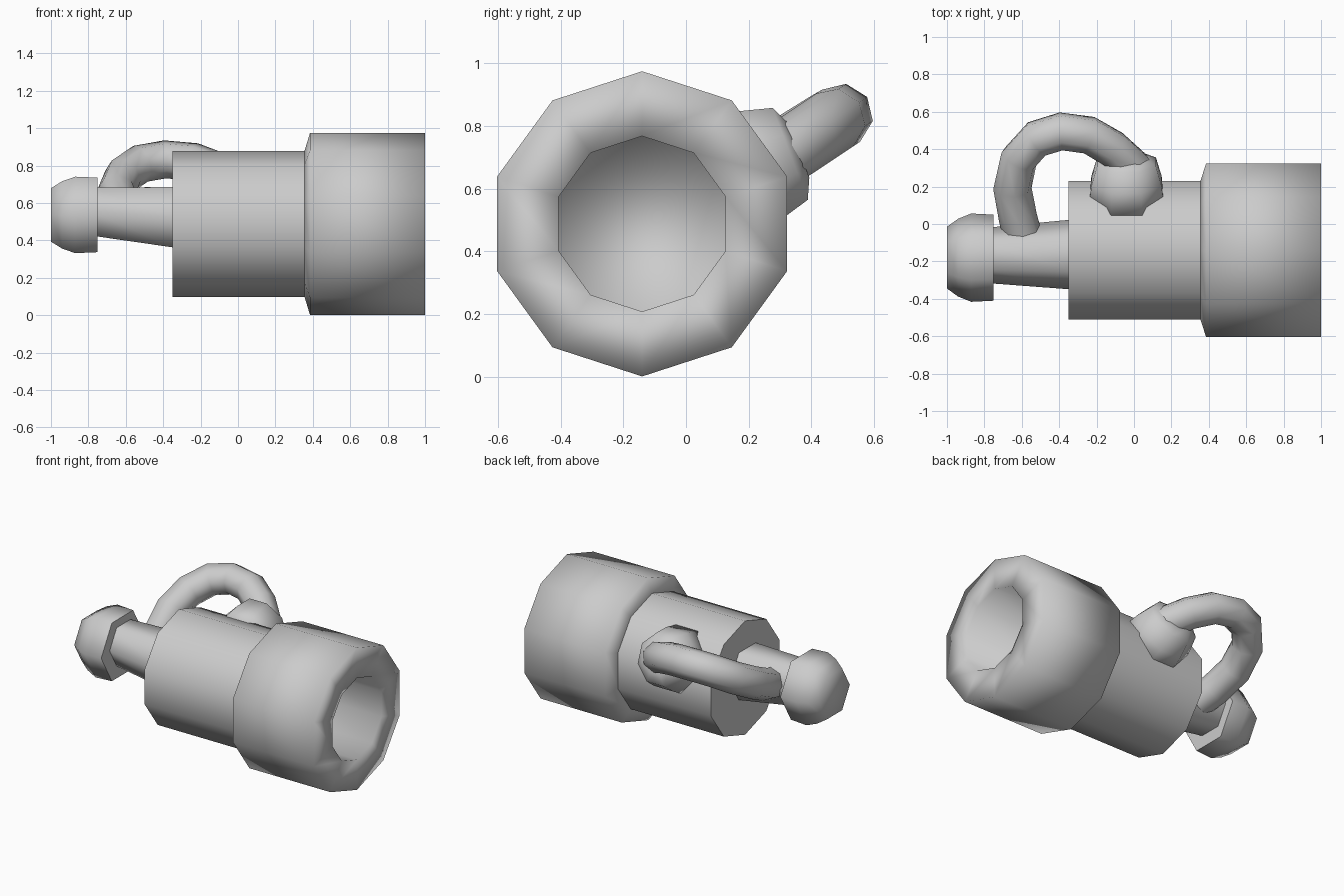
import bpy, bmesh, math
from mathutils import Vector

if "Cube" in bpy.data.objects:
    bpy.data.objects.remove(bpy.data.objects["Cube"])


def finish(obj, angle):
    bpy.ops.object.select_all(action='DESELECT')
    obj.select_set(True)
    bpy.context.view_layer.objects.active = obj
    if angle is None:
        bpy.ops.object.shade_smooth()
    else:
        bpy.ops.object.shade_smooth_by_angle(angle=math.radians(angle))


def lathe(name, origin, axis, profile, sides, start=0.0, angle=None):
    """Spin (distance, radius) points around an axis; both ends are capped."""
    axis = Vector(axis).normalized()
    side = Vector((0, 1, 0)) if abs(axis.x) > 0.5 else Vector((1, 0, 0))
    side = (side - axis * side.dot(axis)).normalized()
    up = axis.cross(side)
    bm = bmesh.new()
    rings = []
    for d, r in profile:
        c = Vector(origin) + axis * d
        rings.append([])
        for i in range(sides):
            a = math.radians(start) + math.tau * i / sides
            rings[-1].append(bm.verts.new(c + r * (side * math.cos(a) + up * math.sin(a))))
    for lo, hi in zip(rings, rings[1:]):
        for i in range(sides):
            j = (i + 1) % sides
            bm.faces.new((lo[i], lo[j], hi[j], hi[i]))
    bm.faces.new(rings[0][::-1])
    bm.faces.new(rings[-1])
    bmesh.ops.recalc_face_normals(bm, faces=bm.faces)
    mesh = bpy.data.meshes.new(name)
    bm.to_mesh(mesh)
    bm.free()
    obj = bpy.data.objects.new(name, mesh)
    bpy.context.collection.objects.link(obj)
    finish(obj, angle)
    return obj


X = (1, 0, 0)
CENTRE = (0, -0.14, 0.488)

# Ten-sided main barrel
lathe("barrel", CENTRE, X, [(-0.35, 0.39), (0.37, 0.39)], 10, 90, 40)

# Wider muzzle with an open bore
lathe("muzzle", CENTRE, X,
      [(0.355, 0.388), (0.385, 0.487), (1.0, 0.487), (1.0, 0.28), (0.5, 0.28)], 10, 90)

# Six-sided tail rod and end knob
lathe("tail_rod", (0, -0.16, 0.50), (-1, -0.01, 0.07),
      [(0.33, 0.187), (0.80, 0.147)], 6, 0, 65)
lathe("end_knob", (0, -0.18, 0.536), X,
      [(-1.0, 0.165), (-0.94, 0.208), (-0.87, 0.236), (-0.75, 0.23)], 6, 0, 65)

# Domed boss on the upper back side of the barrel
tilt = math.radians(21)
lathe("handle_boss", (-0.04, -0.153, 0.525), (0, math.cos(tilt), math.sin(tilt)),
      [(0.28, 0.22), (0.41, 0.203), (0.52, 0.17), (0.55, 0.10)], 8, 22.5)

# Curved handle tube from the tail rod to the boss
path = [(-0.59, -0.08, 0.54), (-0.62, 0.03, 0.58), (-0.65, 0.19, 0.66),
        (-0.615, 0.35, 0.745), (-0.52, 0.455, 0.81), (-0.39, 0.495, 0.833),
        (-0.24, 0.475, 0.82), (-0.11, 0.40, 0.77), (-0.01, 0.31, 0.71),
        (0.02, 0.25, 0.68)]
curve = bpy.data.curves.new("handle", 'CURVE')
curve.dimensions = '3D'
curve.bevel_depth = 0.103
curve.bevel_resolution = 2
curve.use_fill_caps = True
spline = curve.splines.new('POLY')
spline.points.add(len(path) - 1)
for point, co in zip(spline.points, path):
    point.co = (*co, 1)
handle = bpy.data.objects.new("handle", curve)
bpy.context.collection.objects.link(handle)
bpy.ops.object.select_all(action='DESELECT')
handle.select_set(True)
bpy.context.view_layer.objects.active = handle
bpy.ops.object.convert(target='MESH')
finish(bpy.context.view_layer.objects.active, 60)
